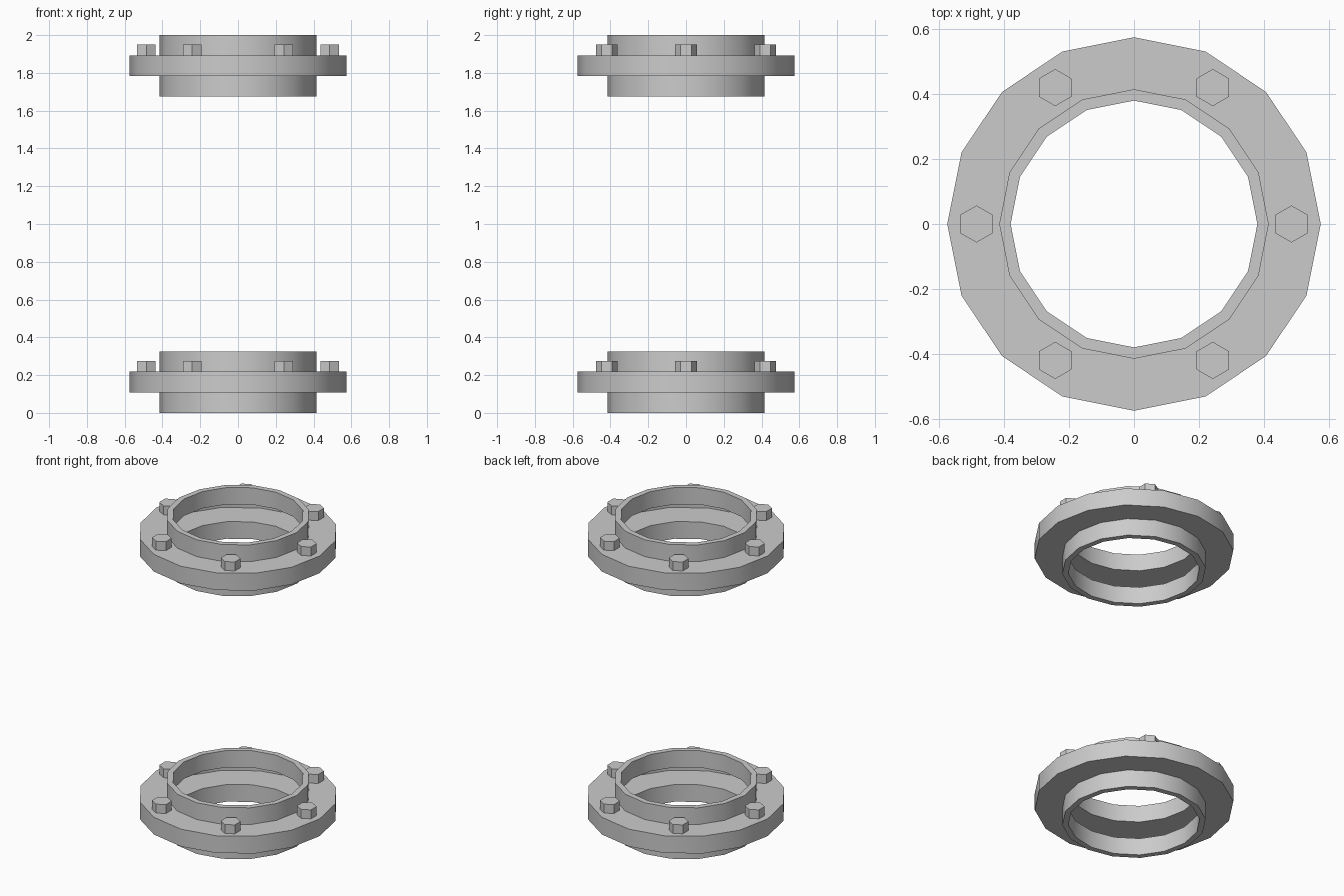
import bpy, bmesh, math

if "Cube" in bpy.data.objects:
    bpy.data.objects.remove(bpy.data.objects["Cube"])

SIDES = 16
R_IN, R_COLLAR, R_FLANGE, R_BOLT_RING = 0.38, 0.415, 0.575, 0.485
Z_LOW, Z_TOP, HEIGHT, BOLT_H = 0.109, 0.219, 0.326, 0.057


def finish(name, bm, z):
    bmesh.ops.recalc_face_normals(bm, faces=bm.faces)
    mesh = bpy.data.meshes.new(name)
    bm.to_mesh(mesh)
    bm.free()
    ob = bpy.data.objects.new(name, mesh)
    ob.location.z = z
    bpy.context.collection.objects.link(ob)
    bpy.ops.object.select_all(action='DESELECT')
    ob.select_set(True)
    bpy.context.view_layer.objects.active = ob
    bpy.ops.object.shade_smooth_by_angle(angle=math.radians(30))
    return ob


def lathe(name, profile, z):
    bm = bmesh.new()
    rings = []
    for r, h in profile:
        rings.append([bm.verts.new((r * math.cos(i * math.tau / SIDES),
                                    r * math.sin(i * math.tau / SIDES), h))
                      for i in range(SIDES)])
    for a, b in zip(rings, rings[1:]):
        for i in range(SIDES):
            j = (i + 1) % SIDES
            bm.faces.new((a[i], a[j], b[j], b[i]))
    return finish(name, bm, z)


def bolts(name, z):
    bm = bmesh.new()
    for k in range(6):
        a = k * math.tau / 6
        base = [bm.verts.new((R_BOLT_RING * math.cos(a) + 0.057 * math.sin(i * math.tau / 6),
                              R_BOLT_RING * math.sin(a) + 0.057 * math.cos(i * math.tau / 6),
                              Z_TOP)) for i in range(6)]
        face = bm.faces.new(base)
        top = bmesh.ops.extrude_face_region(bm, geom=[face], use_keep_orig=True)
        bmesh.ops.translate(bm, vec=(0, 0, BOLT_H),
                            verts=[v for v in top['geom'] if isinstance(v, bmesh.types.BMVert)])
    return finish(name, bm, z)


# Hollow flange shell with a thick-walled collar above and below
profile = [(R_IN, Z_TOP), (R_IN, HEIGHT), (R_COLLAR, HEIGHT), (R_COLLAR, Z_TOP),
           (R_FLANGE, Z_TOP), (R_FLANGE, Z_LOW),
           (R_COLLAR, Z_LOW), (R_COLLAR, 0), (R_IN, 0), (R_IN, Z_LOW)]
# Short ledges closing the collar walls inside the flange
profile = [(R_COLLAR, Z_TOP)] + profile + [(R_COLLAR, Z_LOW)]

for label, z in (("lower", 0.0), ("upper", 2.0 - HEIGHT)):
    lathe(label + "_flange", profile, z)
    bolts(label + "_bolts", z)
